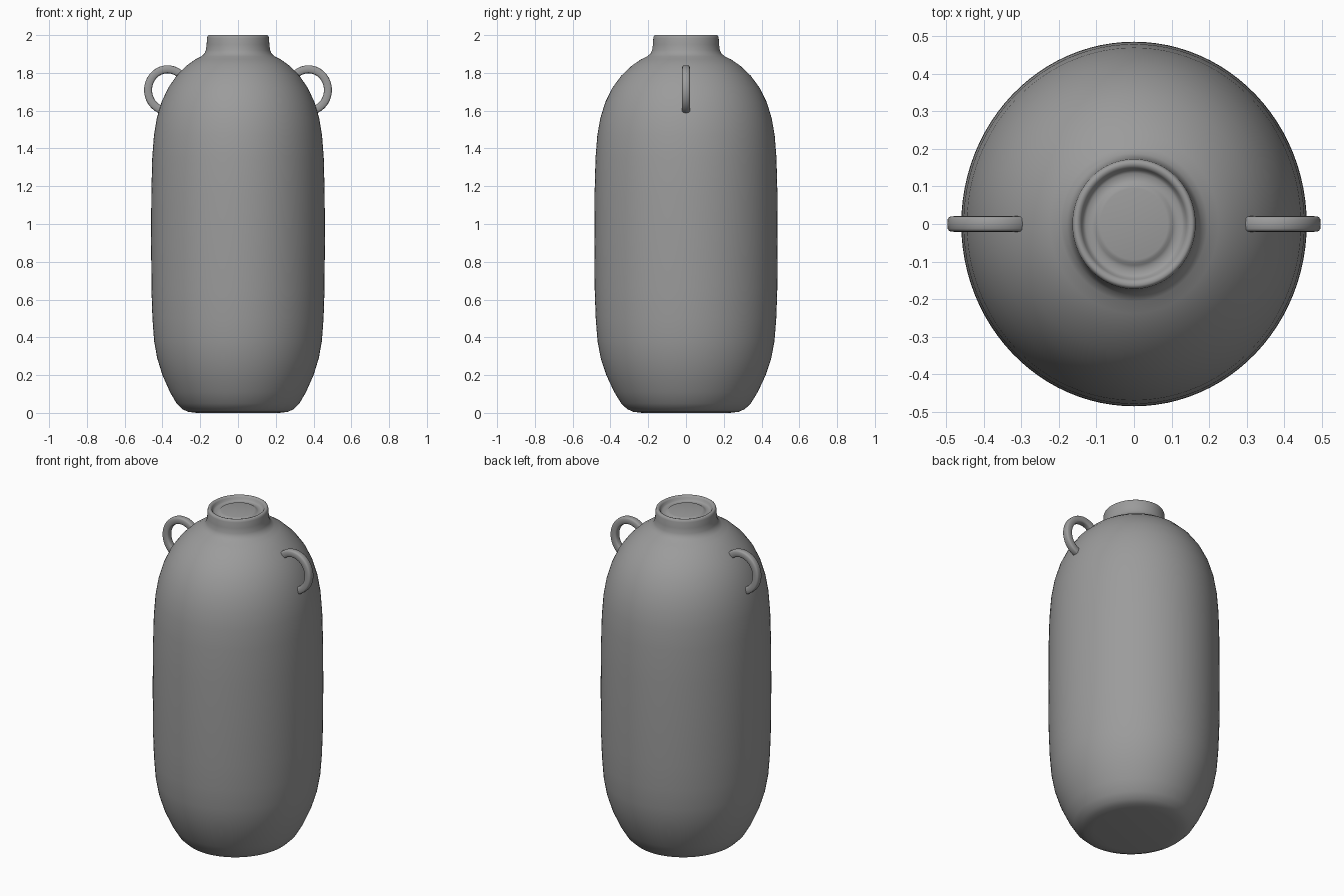
import bpy, bmesh, math

cube = bpy.data.objects.get("Cube")
if cube:
    bpy.data.objects.remove(cube, do_unlink=True)

clay = bpy.data.materials.new("grey clay")
clay.use_nodes = True
colour = (0.33, 0.33, 0.33, 1)
clay.diffuse_color = colour
clay.node_tree.nodes["Principled BSDF"].inputs["Base Color"].default_value = colour


def finish(name, bm, angle):
    bmesh.ops.recalc_face_normals(bm, faces=bm.faces)
    mesh = bpy.data.meshes.new(name)
    bm.to_mesh(mesh)
    bm.free()
    mesh.materials.append(clay)
    obj = bpy.data.objects.new(name, mesh)
    bpy.context.collection.objects.link(obj)
    bpy.ops.object.select_all(action="DESELECT")
    obj.select_set(True)
    bpy.context.view_layer.objects.active = obj
    bpy.ops.object.shade_smooth_by_angle(angle=math.radians(angle))
    return obj


def lathe(name, profile, depth=1.055, steps=96):
    """Revolve (radius, height) points into a slightly oval solid."""
    bm = bmesh.new()
    rings = []
    for r, z in profile:
        turns = [2 * math.pi * i / steps for i in range(steps)]
        rings.append([bm.verts.new((r * math.cos(a), depth * r * math.sin(a), z)) for a in turns])
    for low, high in zip(rings, rings[1:]):
        for i in range(steps):
            j = (i + 1) % steps
            bm.faces.new((low[i], low[j], high[j], high[i]))
    bm.faces.new(rings[0])
    bm.faces.new(rings[-1])
    return finish(name, bm, 50)


def handle(name, side):
    """Sweep a rounded square along an open arc beside the shoulder."""
    bm = bmesh.new()
    half, power, steps, around = 0.021, 0.55, 40, 16
    rings = []
    for i in range(steps + 1):
        a = math.radians(-72 + 204 * i / steps)
        ring = []
        for k in range(around):
            t = 2 * math.pi * k / around
            u, v = [math.copysign(abs(c) ** power, c) * half for c in (math.cos(t), math.sin(t))]
            ring.append(bm.verts.new((side * (0.373 + (0.103 + u) * math.cos(a)), v,
                                      1.709 + (0.11 + u) * math.sin(a))))
        rings.append(ring)
    for p, q in zip(rings, rings[1:]):
        for k in range(around):
            n = (k + 1) % around
            bm.faces.new((p[k], p[n], q[n], q[k]))
    bm.faces.new(rings[0])
    bm.faces.new(rings[-1])
    return finish(name, bm, 60)


# Jar body, neck, rim and sunken stopper in one turned profile
lathe("jar_body", [
    (0.22, 0.0), (0.265, 0.006), (0.295, 0.02), (0.325, 0.05), (0.36, 0.11),
    (0.40, 0.2), (0.428, 0.29), (0.444, 0.38), (0.453, 0.5), (0.458, 0.65),
    (0.46, 0.9), (0.459, 1.15), (0.454, 1.35), (0.445, 1.47), (0.43, 1.56),
    (0.405, 1.645), (0.37, 1.72), (0.325, 1.785), (0.27, 1.84), (0.225, 1.872),
    (0.195, 1.887), (0.178, 1.902), (0.17, 1.92), (0.166, 1.95), (0.164, 1.985),
    (0.161, 1.996), (0.155, 2.0), (0.146, 1.998), (0.14, 1.99), (0.136, 1.978),
    (0.128, 1.972), (0.112, 1.972), (0.104, 1.975), (0.098, 1.98), (0.09, 1.982),
])

# Loop handles on both shoulders
for side, label in ((1, "left"), (-1, "right")):
    handle(label + "_handle", side)
